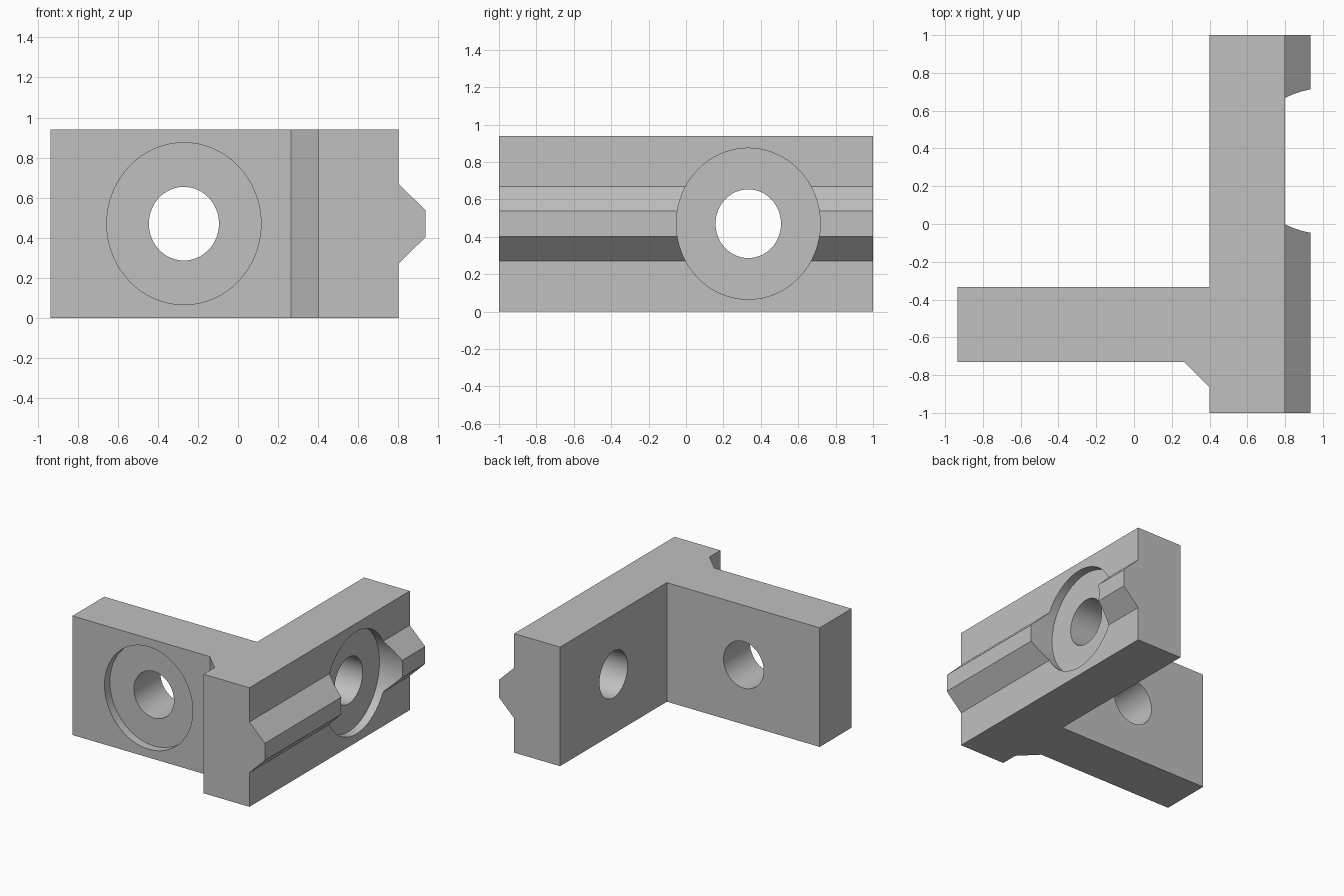
import bpy, bmesh, math
from mathutils import Matrix, Vector

if "Cube" in bpy.data.objects:
    bpy.data.objects.remove(bpy.data.objects["Cube"])

H = 0.94           # bracket height
MID = H / 2        # bore axis height
DEPTH = 0.067      # counterbore depth
STRETCH = 1.05     # bores are slightly taller than wide

grey = bpy.data.materials.new("plain grey")
grey.use_nodes = True
colour = (0.53, 0.53, 0.53, 1)
grey.diffuse_color = colour
grey.node_tree.nodes["Principled BSDF"].inputs["Base Color"].default_value = colour


def add_object(name, bm):
    bmesh.ops.recalc_face_normals(bm, faces=bm.faces)
    mesh = bpy.data.meshes.new(name)
    bm.to_mesh(mesh)
    bm.free()
    mesh.materials.append(grey)
    obj = bpy.data.objects.new(name, mesh)
    bpy.context.collection.objects.link(obj)
    return obj


def prism(name, points, direction):
    """Extrude a closed 3D outline along a vector."""
    bm = bmesh.new()
    face = bm.faces.new([bm.verts.new(p) for p in points])
    out = bmesh.ops.extrude_face_region(bm, geom=[face])
    verts = [v for v in out["geom"] if isinstance(v, bmesh.types.BMVert)]
    bmesh.ops.translate(bm, vec=Vector(direction), verts=verts)
    return add_object(name, bm)


def bore(name, axis, centre, radius, start, end):
    """Cylinder cutter along x or y between two positions."""
    bm = bmesh.new()
    bmesh.ops.create_cone(bm, cap_ends=True, segments=64, radius1=radius,
                          radius2=radius, depth=end - start)
    along = (start + end) / 2
    if axis == "x":
        turn, place = Matrix.Rotation(math.pi / 2, 4, "Y"), (along, centre, MID)
    else:
        turn, place = Matrix.Rotation(math.pi / 2, 4, "X"), (centre, along, MID)
    squash = Matrix.Diagonal((1, 1, STRETCH, 1))
    bmesh.ops.transform(bm, matrix=Matrix.Translation(place) @ squash @ turn, verts=bm.verts)
    return add_object(name, bm)


def combine(target, other, operation):
    mod = target.modifiers.new(other.name, "BOOLEAN")
    mod.object, mod.operation, mod.solver = other, operation, "EXACT"
    bpy.context.view_layer.objects.active = target
    bpy.ops.object.modifier_apply(modifier=mod.name)
    bpy.data.objects.remove(other)


# Two-armed body with a small gusset in the front corner
outline = [(-0.935, -0.73), (0.265, -0.73), (0.4, -0.865), (0.4, -1), (0.8, -1),
           (0.8, 1), (0.4, 1), (0.4, -0.333), (-0.935, -0.333)]
bracket = prism("bracket", [(x, y, 0) for x, y in outline], (0, 0, H))

# Tapered locating rib along the outer face
section = [(0.7, 0.27), (0.8, 0.27), (0.935, 0.402), (0.935, 0.538), (0.8, 0.67), (0.7, 0.67)]
rib = prism("rib", [(x, -1, z) for x, z in section], (0, 2, 0))
combine(bracket, rib, "UNION")

# Counterbored screw holes, one through each arm
for cutter in (bore("side_counterbore", "x", 0.333, 0.385, 0.8 - DEPTH, 1.2),
               bore("side_hole", "x", 0.333, 0.175, 0.2, 1.2),
               bore("front_counterbore", "y", -0.27, 0.385, -1.2, -0.73 + DEPTH),
               bore("front_hole", "y", -0.27, 0.175, -1.2, -0.1)):
    combine(bracket, cutter, "DIFFERENCE")

bpy.ops.object.select_all(action="DESELECT")
bracket.select_set(True)
bpy.context.view_layer.objects.active = bracket
bpy.ops.object.shade_smooth_by_angle(angle=math.radians(30))
